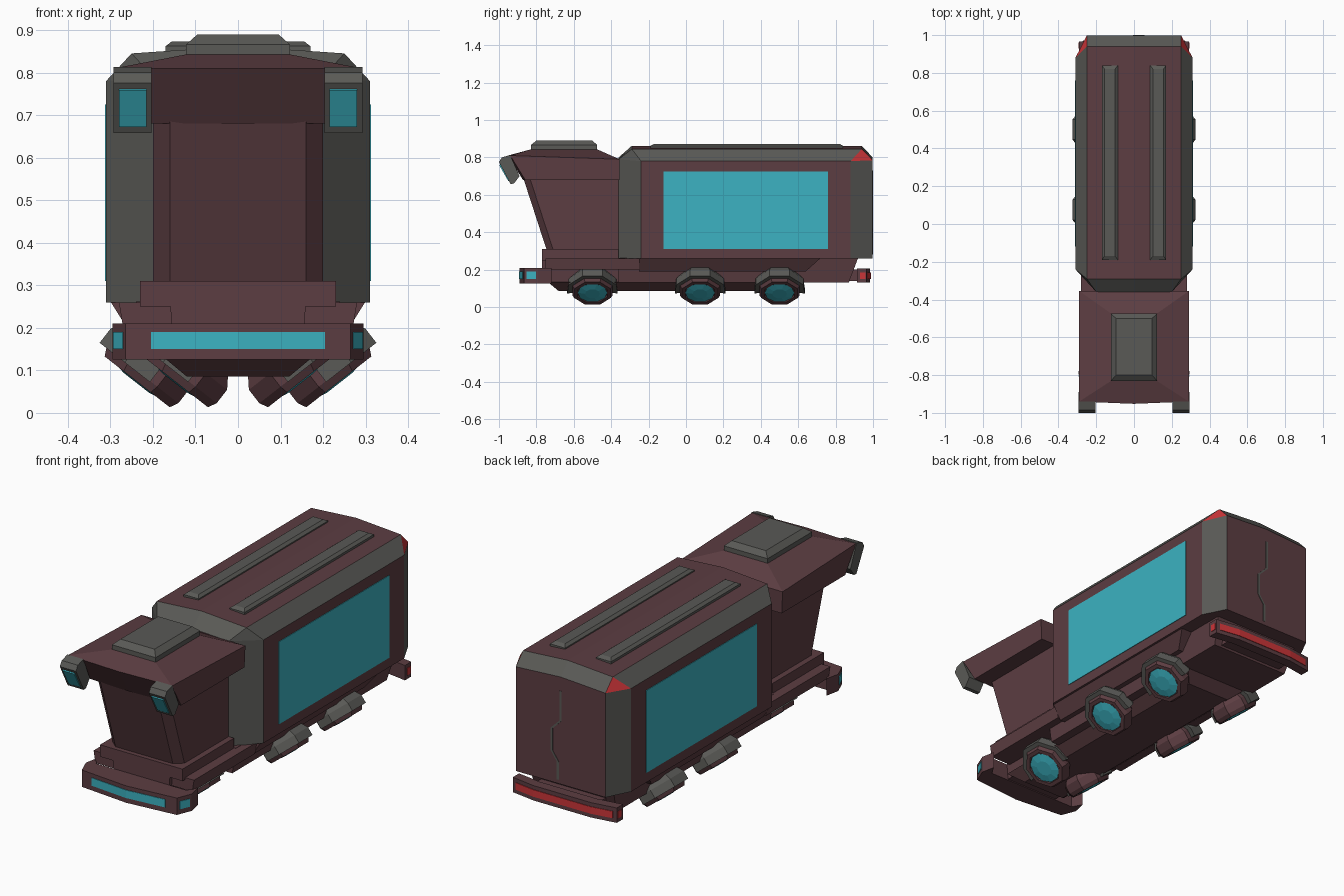
import bpy, bmesh, math
from mathutils import Vector

cube = bpy.data.objects.get("Cube")
if cube:
    bpy.data.objects.remove(cube, do_unlink=True)


def material(name, rgb):
    m = bpy.data.materials.new(name)
    m.use_nodes = True
    m.diffuse_color = (*rgb, 1)
    m.node_tree.nodes["Principled BSDF"].inputs["Base Color"].default_value = (*rgb, 1)
    return m


MAROON = material("maroon_paint", (0.107, 0.047, 0.054))
GRAY = material("gray_trim", (0.1, 0.1, 0.092))
CYAN = material("cyan_glow", (0.045, 0.45, 0.54))
RED = material("red_light", (0.6, 0.035, 0.04))


def loft(name, rings, mats, rule=None):
    """Skin equal-length closed rings and cap both ends."""
    bm = bmesh.new()
    rows = [[bm.verts.new(p) for p in ring] for ring in rings]
    n = len(rows[0])
    for a, b in zip(rows, rows[1:]):
        for i in range(n):
            j = (i + 1) % n
            bm.faces.new((a[i], a[j], b[j], b[i]))
    bm.faces.new(rows[0])
    bm.faces.new(rows[-1])
    bmesh.ops.remove_doubles(bm, verts=bm.verts, dist=0.0005)
    bmesh.ops.recalc_face_normals(bm, faces=bm.faces)
    if rule:
        for f in bm.faces:
            f.material_index = rule(f)
    me = bpy.data.meshes.new(name)
    bm.to_mesh(me)
    bm.free()
    for m in mats:
        me.materials.append(m)
    ob = bpy.data.objects.new(name, me)
    bpy.context.collection.objects.link(ob)
    return ob


def rect(hx, y0, y1, z, cx=0):
    return [(cx - hx, y0, z), (cx + hx, y0, z), (cx + hx, y1, z), (cx - hx, y1, z)]


def side_prism(name, profile, x0, x1, mat):
    return loft(name, [[(x, y, z) for y, z in profile] for x in (x0, x1)], [mat])


def ribbon(name, path, depth, z0, z1, mat):
    """Bar following a plan path, thickened along y."""
    rings = [[(x, y, z0), (x, y + depth, z0), (x, y + depth, z1), (x, y, z1)] for x, y in path]
    return loft(name, rings, [mat])


# Cargo body with chamfered edges
def hull_ring(pts):
    return list(pts) + [(-x, y, z) for x, y, z in reversed(pts) if x > 0]


def hull_rule(f):
    n, c = f.normal, f.calc_center_median()
    if len(f.verts) == 3 and c.y > 0.8:
        return 2
    if abs(n.z) > 0.9 or abs(n.x) > 0.97 or abs(n.y) > 0.97:
        return 0
    return 1


loft("cargo_body", [
    hull_ring([(0.2, -0.36, 0.26), (0.2, -0.36, 0.79), (0.2, -0.36, 0.79), (0, -0.36, 0.8)]),
    hull_ring([(0.31, -0.24, 0.26), (0.31, -0.24, 0.78), (0.25, -0.29, 0.845), (0, -0.29, 0.862)]),
    hull_ring([(0.31, 0.88, 0.26), (0.31, 0.88, 0.78), (0.25, 0.94, 0.845), (0, 0.94, 0.862)]),
    hull_ring([(0.25, 0.998, 0.26), (0.25, 0.998, 0.785), (0.25, 0.998, 0.785), (0, 0.998, 0.8)]),
], [MAROON, GRAY, RED], hull_rule)

# Seam on the rear doors
seam = [(0, 0.73), (0, 0.58), (0.05, 0.53), (0.05, 0.42), (0.015, 0.37), (0.015, 0.28)]
loft("rear_seam", [[(x - 0.006, 0.994, z), (x + 0.006, 0.994, z),
                    (x + 0.006, 1.0, z), (x - 0.006, 1.0, z)] for x, z in seam], [GRAY])

# Under-body
loft("side_skirt", [rect(0.255, -0.25, 0.64, 0.19), rect(0.3, -0.25, 0.72, 0.262)], [MAROON])
loft("rear_chassis", [rect(0.22, -0.36, 0.87, 0.13), rect(0.24, -0.36, 0.92, 0.262)], [MAROON])
loft("front_chassis", [rect(0.15, -0.77, -0.3, 0.13), rect(0.16, -0.77, -0.3, 0.262)], [MAROON])
loft("front_deck", [rect(0.27, -0.75, -0.25, 0.2), rect(0.28, -0.75, -0.25, 0.26)], [MAROON])
loft("keel", [rect(0.12, -0.68, 0.56, 0.085), rect(0.18, -0.74, 0.62, 0.135)], [MAROON])

# Cab
loft("cab_base", [rect(0.23, -0.77, -0.36, z) for z in (0.25, 0.31)], [MAROON])


def cab_ring(front, z):
    half = [(0.16, front, z), (0.2, front + 0.035, z), (0.2, -0.35, z)]
    return half + [(-x, y, z) for x, y, z in reversed(half)]


loft("cab_body", [cab_ring(-0.745, 0.305), cab_ring(-0.87, 0.69)], [MAROON])


def roof_ring(hx, front, bow, back, zf, zb):
    return [(-hx, front, zf), (0, front - bow, zf), (hx, front, zf),
            (hx, back, zb), (0, back, zb), (-hx, back, zb)]


loft("cab_roof", [
    roof_ring(0.285, -0.86, 0.012, -0.355, 0.68, 0.68),
    roof_ring(0.29, -0.94, 0.012, -0.355, 0.81, 0.79),
    roof_ring(0.12, -0.83, 0, -0.475, 0.843, 0.843),
], [MAROON])
loft("roof_hatch", [rect(0.122, -0.83, -0.475, 0.84), rect(0.122, -0.83, -0.475, 0.866),
                    rect(0.095, -0.8, -0.5, 0.89)], [GRAY])

# Bumpers with light strips
front_path = [(-0.295, -0.79), (-0.265, -0.865), (0, -0.89), (0.265, -0.865), (0.295, -0.79)]
loft("front_bumper", [[(x, y, 0.125), (x * 0.95, max(y + 0.07, -0.77), 0.125),
                       (x * 0.95, max(y + 0.07, -0.77), 0.21), (x, y, 0.21)]
                      for x, y in front_path], [MAROON])
ribbon("front_light_strip", [(-0.205, -0.8735), (0, -0.893), (0.205, -0.8735)], 0.006, 0.15, 0.19, CYAN)
ribbon("rear_bumper", [(-0.29, 0.965), (-0.16, 0.985), (0.16, 0.985), (0.29, 0.965)],
       -0.05, 0.13, 0.205, MAROON)
ribbon("rear_light_strip", [(-0.27, 0.971), (-0.16, 0.988), (0.16, 0.988), (0.27, 0.971)],
       -0.006, 0.15, 0.185, RED)
loft("bumper_mount", [rect(0.14, -0.84, -0.74, z) for z in (0.135, 0.2)], [MAROON])
loft("rear_bumper_mount", [rect(0.18, 0.84, 0.95, z) for z in (0.14, 0.2)], [MAROON])


# Hover pod: tilted octagonal housing, lens and arched guard
def pod(label, s, cx, cy):
    tilt = math.radians(38)
    base = Vector((cx, cy, 0.073))
    u = Vector((math.cos(tilt), 0, math.sin(tilt)))
    v = Vector((0, 1, 0))
    w = Vector((-math.sin(tilt), 0, math.cos(tilt)))

    def point(r, ang, h):
        p = base + u * r * math.cos(ang) + v * r * math.sin(ang) + w * h
        return (p.x * s, p.y, p.z)

    def ring(r, h, n=8):
        return [point(r, math.tau * (i + 0.5) / n, h) for i in range(n)]

    loft(label + "_housing", [ring(0.085, 0.015), ring(0.085, 0.0), ring(0.105, 0.0),
                              ring(0.116, 0.02), ring(0.116, 0.06), ring(0.09, 0.095)], [MAROON])
    loft(label + "_lens", [ring(0.08, 0.004, 10), ring(0.04, -0.003, 10)], [CYAN])
    arch = [math.radians(a) for a in (-100, -68, -23, 23, 68, 100)]
    loft(label + "_guard", [[point(0.11, a, 0.018), point(0.137, a, 0.018),
                             point(0.137, a, 0.06), point(0.115, a, 0.095),
                             point(0.09, a, 0.095)] for a in arch], [GRAY])


# Parts repeated on both sides
for s, side in ((1, "left"), (-1, "right")):
    for label, cx, cy in (("front", 0.147, -0.5), ("middle", 0.237, 0.075), ("rear", 0.237, 0.5)):
        pod(f"{side}_{label}_pod", s, cx, cy)
    side_prism(side + "_side_screen", [(-0.12, 0.31), (0.76, 0.31), (0.76, 0.725), (-0.12, 0.725)],
               s * 0.306, s * 0.313, CYAN)
    loft(side + "_roof_rail", [rect(0.042, -0.19, 0.84, 0.845, s * 0.128),
                               rect(0.042, -0.19, 0.84, 0.862, s * 0.128),
                               rect(0.028, -0.17, 0.82, 0.873, s * 0.128)], [GRAY])
    # Headlamp on the roof corner
    side_prism(side + "_headlamp", [(-1.0, 0.775), (-0.985, 0.8), (-0.94, 0.813), (-0.89, 0.7),
                                    (-0.92, 0.66), (-0.938, 0.658)], s * 0.203, s * 0.293, GRAY)
    side_prism(side + "_headlamp_lens", [(-0.998, 0.758), (-0.991, 0.762), (-0.942, 0.676),
                                         (-0.949, 0.672)], s * 0.215, s * 0.28, CYAN)
    # Corner lights
    loft(side + "_front_corner_light",
         [[(s * x, y, z), (s * (x - 0.006), y, z), (s * (x - 0.006), y, z + 0.04), (s * x, y, z + 0.04)]
          for x, y, z in ((0.272, -0.852, 0.15), (0.294, -0.803, 0.15))], [CYAN])
    side_prism(side + "_rear_corner_light", [(0.93, 0.15), (0.96, 0.15), (0.96, 0.185), (0.93, 0.185)],
               s * 0.287, s * 0.293, RED)
